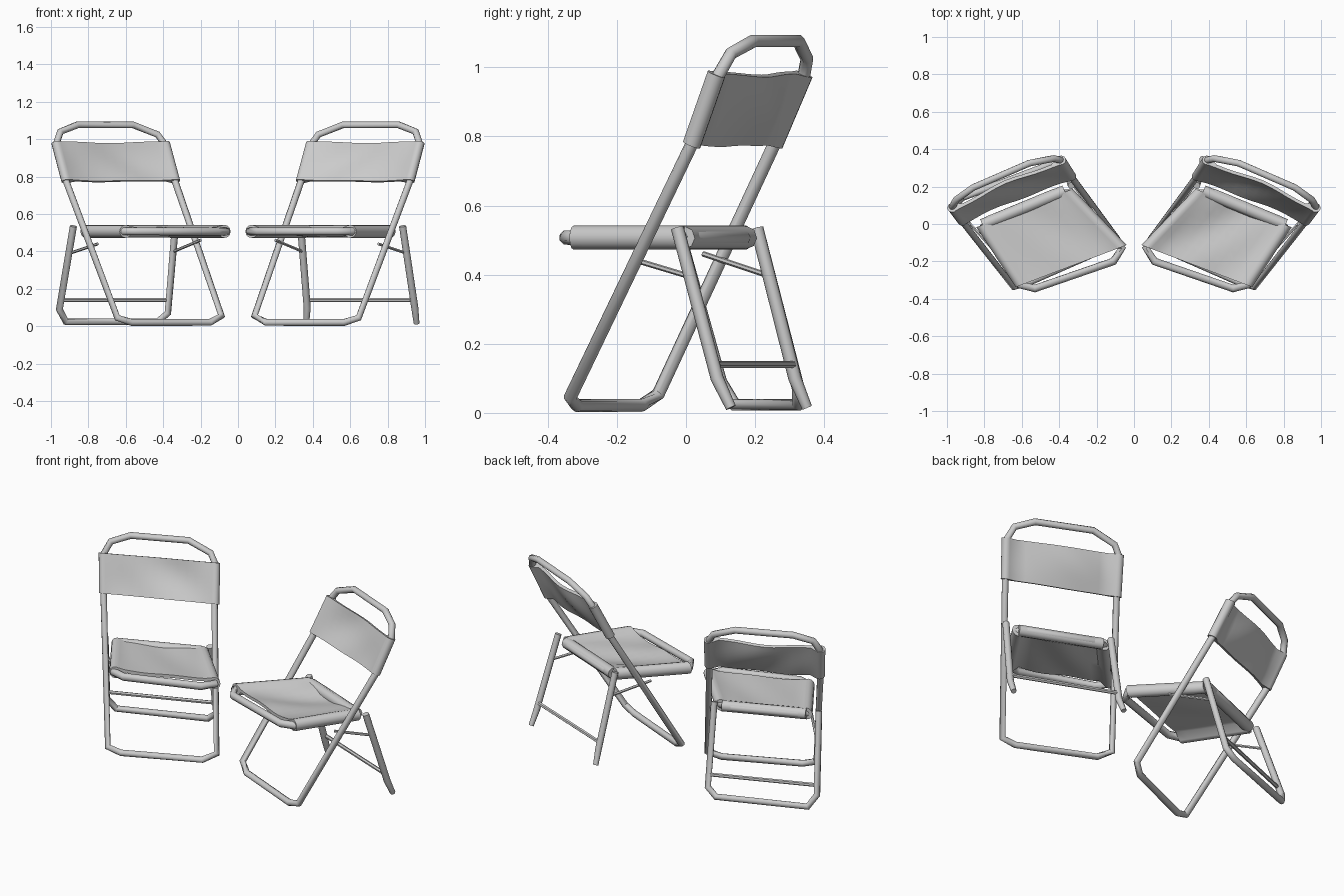
import bpy, bmesh, math
from mathutils import Vector

cube = bpy.data.objects.get("Cube")
if cube:
    bpy.data.objects.remove(cube, do_unlink=True)

grey = bpy.data.materials.new("plain grey")
grey.use_nodes = True
GREY = (0.6, 0.6, 0.6, 1)
grey.diffuse_color = GREY
grey.node_tree.nodes["Principled BSDF"].inputs["Base Color"].default_value = GREY


def finish(name, bm, angle=50):
    bmesh.ops.recalc_face_normals(bm, faces=bm.faces)
    me = bpy.data.meshes.new(name)
    bm.to_mesh(me)
    bm.free()
    me.materials.append(grey)
    ob = bpy.data.objects.new(name, me)
    bpy.context.collection.objects.link(ob)
    bpy.ops.object.select_all(action='DESELECT')
    ob.select_set(True)
    bpy.context.view_layer.objects.active = ob
    bpy.ops.object.shade_smooth_by_angle(angle=math.radians(angle))


def loft(bm, rings, closed=False):
    """Skin a row of equal rings, capping the ends unless closed."""
    n = len(rings[0])
    vs = [[bm.verts.new(p) for p in ring] for ring in rings]
    pairs = list(zip(vs, vs[1:])) + ([(vs[-1], vs[0])] if closed else [])
    for a, b in pairs:
        for i in range(n):
            j = (i + 1) % n
            bm.faces.new((a[i], a[j], b[j], b[i]))
    if not closed:
        bm.faces.new(vs[0])
        bm.faces.new(vs[-1])


def tube(name, pts, r, closed=False, sides=8, ends=1.0):
    """Bent round tube with mitred corners."""
    pts = [Vector(p) for p in pts]
    n, rings, ref = len(pts), [], None
    for i, p in enumerate(pts):
        a = pts[i - 1] if i or closed else p
        b = pts[(i + 1) % n] if i < n - 1 or closed else p
        d0, d1 = (p - a).normalized(), (b - p).normalized()
        t = (d0 + d1).normalized()
        if ref is None:
            ref = t.orthogonal()
        ref = (ref - t * ref.dot(t)).normalized()
        side = t.cross(ref)
        k = r * (ends if i == n - 1 and not closed else 1)
        rings.append([p + k * (ref * math.cos(q) + side * math.sin(q))
                      for q in (2 * math.pi * j / sides for j in range(sides))])
    bm = bmesh.new()
    loft(bm, rings, closed)
    finish(name, bm)


def sleeve(name, a0, a1, b0, b1, r, sag, rows=9, cols=11):
    """Cloth wrapped round rail a and rail b, sagging and creased between."""
    a0, a1, b0, b1 = map(Vector, (a0, a1, b0, b1))
    across = (b0 - a0).normalized()
    normal = across.cross(a1 - a0).normalized()
    if normal.z < 0:
        normal = -normal
    thin, rings = 0.009, []
    wrap_angles = [math.radians(x) for x in (60, 90, 120, 150, 180, 210, 240, 270, 300)]
    for i in range(rows):
        v = i / (rows - 1)
        a, b = a0.lerp(a1, v), b0.lerp(b1, v)

        def sheet(half):
            out = []
            for k in range(cols):
                u = 0.09 + 0.82 * k / (cols - 1)
                dip = sag * math.sin(math.pi * u) * (0.6 + 0.4 * math.sin(math.pi * v))
                crease = 0.3 * sag * math.sin(8 * u + 4 * v) * math.sin(math.pi * u)
                out.append(a.lerp(b, u) + normal * (half + r * 0.5 - dip - crease))
            return out

        def wrap(c, d):
            return [c + r * (across * math.cos(q) * d + normal * math.sin(q))
                    for q in wrap_angles]

        rings.append(sheet(thin) + wrap(b, -1) + sheet(-thin)[::-1] + wrap(a, 1)[::-1])
    bm = bmesh.new()
    loft(bm, rings)
    finish(name, bm, 60)


def chair(label, s, rear_loop, seat_sag):
    def m(*pts):
        return [(x * s, y, z) for x, y, z in pts]

    def nm(part):
        return label + "_" + part

    # Continuous front frame: both posts, floor bar and top bar
    tube(nm("main_frame"), m(
        (0.15, -0.13, 0.021), (0.57, -0.315, 0.021), (0.645, -0.335, 0.045),
        (0.917, 0.013, 0.77), (0.973, 0.09, 0.97), (0.95, 0.13, 1.04),
        (0.86, 0.195, 1.076), (0.56, 0.325, 1.076), (0.43, 0.35, 1.025),
        (0.39, 0.34, 0.97), (0.335, 0.252, 0.77), (0.088, -0.08, 0.055)), 0.019, closed=True)

    # Rear legs, either joined by a floor bar or ending in flared feet
    top_out, top_in = (0.88, -0.025, 0.535), (0.335, 0.205, 0.535)
    if rear_loop:
        tube(nm("rear_leg_loop"), m(
            top_out, (0.955, 0.10, 0.09), (0.92, 0.14, 0.024),
            (0.43, 0.325, 0.024), (0.375, 0.325, 0.07), top_in), 0.019)
    else:
        tube(nm("outer_rear_leg"), m(top_out, (0.945, 0.09, 0.1), (0.955, 0.13, 0.015)),
             0.019, ends=0.8)
        tube(nm("inner_rear_leg"), m(top_in, (0.37, 0.315, 0.1), (0.365, 0.35, 0.015)),
             0.019, ends=0.8)
    tube(nm("rear_cross_bar"), m((0.94, 0.085, 0.14), (0.375, 0.31, 0.14)), 0.011, sides=6)

    # Folding links between rear legs and seat
    tube(nm("outer_link"), m((0.885, 0.01, 0.395), (0.75, -0.14, 0.44)), 0.008, sides=6)
    tube(nm("inner_link"), m((0.355, 0.245, 0.395), (0.2, 0.05, 0.46)), 0.008, sides=6)

    # Seat frame ring and cloth
    z = 0.507
    tube(nm("seat_frame"), m(
        (0.065, -0.13, z), (0.11, -0.2, z), (0.53, -0.345, z), (0.61, -0.325, z),
        (0.81, -0.02, z), (0.77, 0.025, z), (0.43, 0.165, z), (0.35, 0.165, z)),
        0.022, closed=True)
    sleeve(nm("seat_cloth"), *m((0.60, -0.325, z), (0.81, -0.005, z),
                                (0.072, -0.125, z), (0.36, 0.175, z)), 0.035, seat_sag)
    tube(nm("seat_rear_roll"), m((0.81, -0.005, z), (0.37, 0.175, z)), 0.033)

    # Back rest cloth round the two posts
    sleeve(nm("back_cloth"), *m((0.917, 0.016, 0.775), (0.971, 0.088, 0.98),
                                (0.336, 0.254, 0.775), (0.391, 0.341, 0.98)), 0.027, 0.03)


# The pair stand toed in towards each other
chair("left_chair", 1, False, 0.035)
chair("right_chair", -1, True, 0.015)
